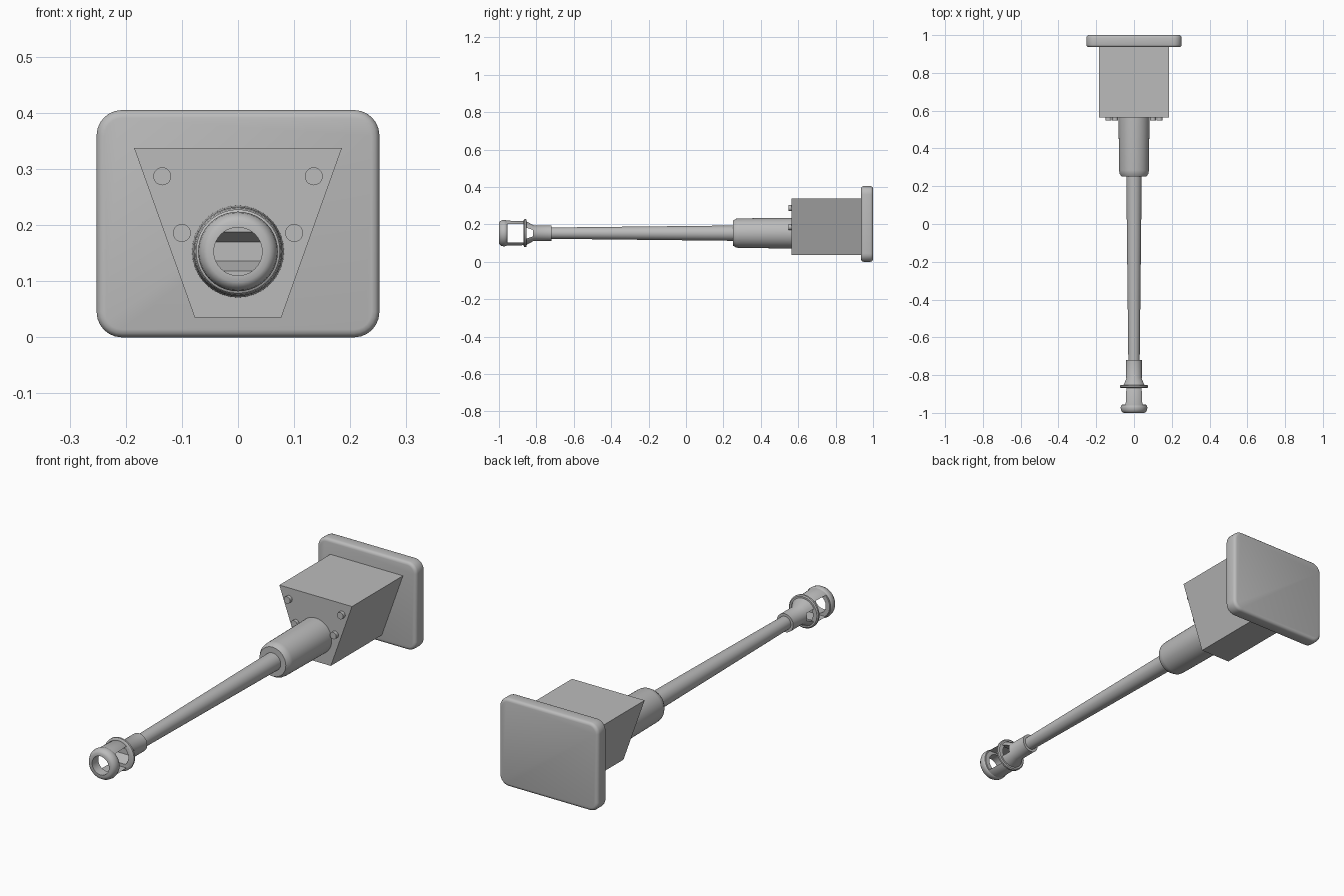
import bpy, bmesh, math
from mathutils import Matrix

default = bpy.data.objects.get("Cube")
if default:
    bpy.data.objects.remove(default, do_unlink=True)

AXIS_Z = 0.153  # height of the barrel centre line

grey = bpy.data.materials.new("plain_grey")
grey.use_nodes = True
grey.diffuse_color = (0.5, 0.5, 0.5, 1)
grey.node_tree.nodes["Principled BSDF"].inputs["Base Color"].default_value = (0.5, 0.5, 0.5, 1)


def finish(name, bm, smooth=None):
    """Turn a bmesh into a grey object, optionally smooth below an angle."""
    bmesh.ops.recalc_face_normals(bm, faces=bm.faces)
    mesh = bpy.data.meshes.new(name)
    bm.to_mesh(mesh)
    bm.free()
    mesh.materials.append(grey)
    obj = bpy.data.objects.new(name, mesh)
    bpy.context.collection.objects.link(obj)
    if smooth:
        smooth_object(obj, smooth)
    return obj


def smooth_object(obj, degrees):
    bpy.ops.object.select_all(action="DESELECT")
    obj.select_set(True)
    bpy.context.view_layer.objects.active = obj
    bpy.ops.object.shade_smooth_by_angle(angle=math.radians(degrees))


def lathe(name, profile, smooth=35, x=0, z=AXIS_Z, steps=40):
    """Spin a closed loop of (y, radius) points about the y axis."""
    bm = bmesh.new()
    verts = [bm.verts.new((r, y, 0)) for y, r in profile]
    edges = [bm.edges.new((a, b)) for a, b in zip(verts, verts[1:] + verts[:1])]
    bmesh.ops.spin(bm, geom=verts + edges, cent=(0, 0, 0), axis=(0, 1, 0),
                   angle=math.tau, steps=steps, use_merge=True)
    bmesh.ops.remove_doubles(bm, verts=bm.verts, dist=1e-5)
    bmesh.ops.translate(bm, verts=bm.verts, vec=(x, 0, z))
    return finish(name, bm, smooth)


def prism(name, points, offset, to_3d):
    """Extrude a flat polygon along offset."""
    bm = bmesh.new()
    face = bm.faces.new([bm.verts.new(to_3d(a, b)) for a, b in points])
    new = bmesh.ops.extrude_face_region(bm, geom=[face])["geom"]
    bmesh.ops.translate(bm, vec=offset,
                        verts=[v for v in new if isinstance(v, bmesh.types.BMVert)])
    return finish(name, bm)


def cut(target, cutter):
    mod = target.modifiers.new("opening", "BOOLEAN")
    mod.operation, mod.solver, mod.object = "DIFFERENCE", "EXACT", cutter
    bpy.ops.object.select_all(action="DESELECT")
    target.select_set(True)
    bpy.context.view_layer.objects.active = target
    bpy.ops.object.modifier_apply(modifier=mod.name)
    bpy.data.objects.remove(cutter, do_unlink=True)


# Rounded rear plate
bm = bmesh.new()
bmesh.ops.create_cube(bm, size=1, matrix=Matrix.Translation((0, 0.968, 0.2025))
                      @ Matrix.Diagonal((0.504, 0.064, 0.405, 1)))
corners = [e for e in bm.edges
           if abs(e.verts[0].co.y - e.verts[1].co.y) > 0.01]
bmesh.ops.bevel(bm, geom=corners, offset=0.045, segments=6, profile=0.5, affect="EDGES")
rims = [e for e in bm.edges if abs(e.verts[0].co.y - e.verts[1].co.y) < 0.001]
bmesh.ops.bevel(bm, geom=rims, offset=0.014, segments=3, profile=0.5, affect="EDGES")
finish("rear_plate", bm, 40)

# Tapered housing
prism("housing", [(-0.185, 0.337), (0.185, 0.337), (0.077, 0.035), (-0.077, 0.035)],
      (0, 0.38, 0), lambda x, z: (x, 0.565, z))

# Bolts on the housing front
for side, x_sign in (("left", 1), ("right", -1)):
    for level, x, z in (("upper", 0.135, 0.287), ("lower", 0.1, 0.186)):
        lathe(f"{level}_{side}_bolt",
              [(0.57, 0), (0.57, 0.016), (0.549, 0.016), (0.549, 0)],
              x=x * x_sign, z=z, steps=20)

# Sleeve and barrel
lathe("sleeve", [(0.57, 0), (0.57, 0.082), (0.285, 0.079), (0.268, 0.077),
                 (0.252, 0.067), (0.252, 0)])
lathe("barrel", [(0.26, 0), (0.26, 0.041), (-0.73, 0.03), (-0.73, 0)])

# Muzzle body: collar, flare and open cage
muzzle = lathe("muzzle_body", [(-0.72, 0), (-0.72, 0.042), (-0.815, 0.042),
                               (-0.855, 0.064), (-0.96, 0.067), (-0.96, 0.048),
                               (-0.87, 0.048), (-0.87, 0)])


def side_view(y, z):
    return (-0.1, y, AXIS_Z + z)


cut(muzzle, prism("cage_cutter", [(-0.957, -0.05), (-0.957, 0.05),
                                  (-0.869, 0.05), (-0.869, -0.05)], (0.2, 0, 0), side_view))
cut(muzzle, prism("flare_cutter", [(-0.88, -0.039), (-0.88, 0.039),
                                   (-0.818, 0.017), (-0.818, -0.017)], (0.2, 0, 0), side_view))
smooth_object(muzzle, 30)

# Muzzle rings
lathe("muzzle_flange", [(-0.852, 0.05), (-0.852, 0.07), (-0.856, 0.075),
                        (-0.864, 0.075), (-0.869, 0.067), (-0.869, 0.05)])
lathe("muzzle_front_ring", [(-0.955, 0.043), (-0.955, 0.063), (-0.962, 0.069),
                            (-0.972, 0.071), (-0.985, 0.069), (-0.995, 0.063),
                            (-1.0, 0.055), (-1.0, 0.043)])
